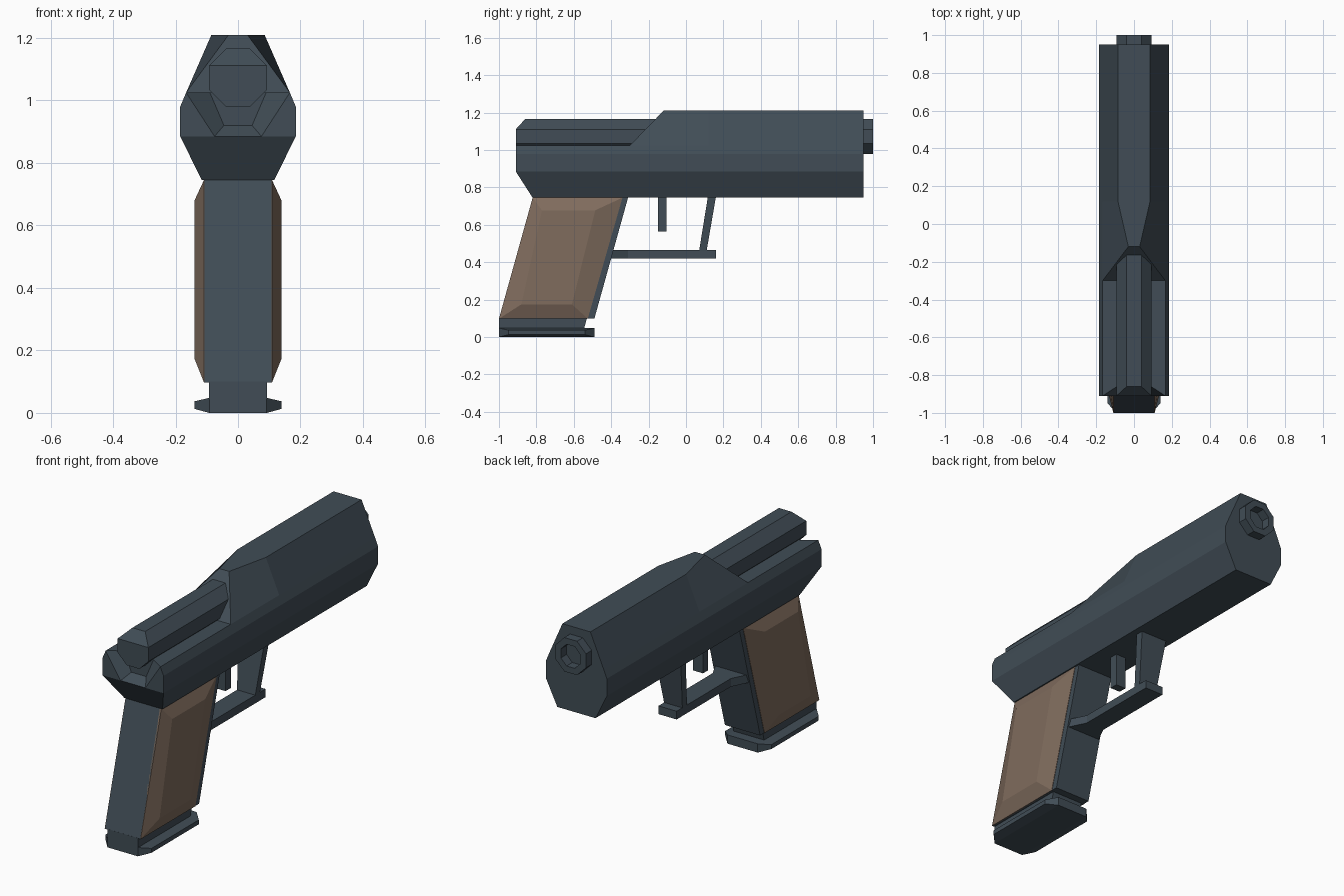
import bpy, bmesh, math

if "Cube" in bpy.data.objects:
    bpy.data.objects.remove(bpy.data.objects["Cube"])


def material(name, rgb):
    m = bpy.data.materials.new(name)
    m.diffuse_color = (*rgb, 1)
    m.use_nodes = True
    m.node_tree.nodes["Principled BSDF"].inputs["Base Color"].default_value = m.diffuse_color
    return m


SLATE = material("slate_metal", (0.052, 0.073, 0.092))
BROWN = material("brown_grip", (0.215, 0.150, 0.110))


def build(name, verts, faces, mat, mirror=False):
    bm = bmesh.new()
    vs = [bm.verts.new(v) for v in verts]
    for f in faces:
        bm.faces.new([vs[i] for i in f])
    if mirror:
        # reflect the half across x = 0 and weld the centre line
        copy = bmesh.ops.duplicate(bm, geom=bm.verts[:] + bm.edges[:] + bm.faces[:])
        for v in copy["geom"]:
            if isinstance(v, bmesh.types.BMVert):
                v.co.x *= -1
        bmesh.ops.remove_doubles(bm, verts=bm.verts[:], dist=0.0005)
    bmesh.ops.recalc_face_normals(bm, faces=bm.faces[:])
    me = bpy.data.meshes.new(name)
    bm.to_mesh(me)
    bm.free()
    me.materials.append(mat)
    ob = bpy.data.objects.new(name, me)
    bpy.context.collection.objects.link(ob)
    return ob


def loft(name, rings, mat, caps=True):
    """Skin between rings that all have the same number of points."""
    n = len(rings[0])
    verts = [p for r in rings for p in r]
    faces = [(k * n + i, k * n + (i + 1) % n, (k + 1) * n + (i + 1) % n, (k + 1) * n + i)
             for k in range(len(rings) - 1) for i in range(n)]
    if caps:
        faces += [tuple(range(n)), tuple(range((len(rings) - 1) * n, len(rings) * n))]
    return build(name, verts, faces, mat)


def side(x, yz):
    return [(x, y, z) for y, z in yz]


def prism(name, yz, half, mat):
    return loft(name, [side(-half, yz), side(half, yz)], mat)


# Body: half shell, with rear wings, scooped back and a faceted ramp
P = {
    "a0": (0, -.82, .745), "a1": (.116, -.82, .745),
    "b1": (.185, -.91, .885), "b2": (.185, -.91, .98), "b3": (.166, -.91, 1.025),
    "n0": (0, -.91, .885), "n1": (.075, -.91, .885),
    "i0": (0, -.86, .92), "i1": (.045, -.86, .92), "i2": (.09, -.86, 1.025), "i3": (0, -.86, 1.025),
    "r0": (0, -.30, 1.025), "r1": (.166, -.30, 1.025), "t0": (0, -.12, 1.21), "r2": (.03, -.12, 1.21),
    "r3": (.085, .12, 1.21), "r4": (.166, .12, 1.025),
    "f0": (0, .95, .745), "f1": (.116, .95, .745), "f2": (.185, .95, .885), "f3": (.185, .95, .98),
    "f4": (.166, .95, 1.025), "f5": (.085, .95, 1.21), "f6": (0, .95, 1.21),
}
key = list(P)
F = ["a0 a1 b1 n1 n0", "n1 b1 b2 b3", "n0 n1 i1 i0", "n1 b3 i2 i1", "i0 i1 i2 i3",
     "i3 i2 b3 r1 r0", "r0 r1 r2 t0", "r1 r4 r3 r2", "t0 r2 r3 f5 f6", "r4 f4 f5 r3",
     "b2 f3 f4 r4 r1 b3", "b1 f2 f3 b2", "a1 f1 f2 b1", "a0 f0 f1 a1", "f0 f1 f2 f3 f4 f5 f6"]
build("body", list(P.values()), [[key.index(k) for k in f.split()] for f in F], SLATE, mirror=True)


# Barrel: one octagonal tube, bevelled at the tail and bored at the muzzle
def octagon(r, y, tail=False):
    pts = []
    for i in range(8):
        a = math.radians(22.5 + 45 * i)
        z = 1.0725 + r * math.sin(a)
        pts.append((r * math.cos(a), y + (.05 if tail and z > 1.15 else 0), z))
    return pts


R = .093 / math.cos(math.pi / 8)
rings = [octagon(R, -.91, True), octagon(R, 1), octagon(R * .64, 1), octagon(R * .64, .88)]
verts = [p for r in rings for p in r]
faces = [(k * 8 + i, k * 8 + (i + 1) % 8, k * 8 + 8 + (i + 1) % 8, k * 8 + 8 + i)
         for k in range(3) for i in range(8)]
faces += [(0, 1, 2, 3), (0, 3, 4, 5, 6, 7), tuple(range(24, 32))]
build("barrel", verts, faces, SLATE)

# Grip core and magazine neck
prism("grip", [(-.82, .745), (-.31, .745), (-.49, .098), (-1, .098)], .107, SLATE)
prism("magazine_neck", [(-1, .1), (-.53, .1), (-.545, .045), (-1, .045)], .093, SLATE)

# Magazine base: flat pad with tapered sides
pad = [(-1, 0), (-.49, 0), (-.49, .048), (-1, .048)]
tip = [(-.95, .013), (-.54, .013), (-.54, .037), (-.95, .037)]
loft("magazine_base", [side(-.14, tip), side(-.092, pad), side(.092, pad), side(.14, tip)], SLATE)

# Grip panels: raised bevelled plates on both sides
outer = [(-.82, .745), (-.34, .745), (-.525, .098), (-1, .098)]
inner = [(-.77, .678), (-.485, .678), (-.61, .175), (-.88, .175)]
for s, label in ((1, "right"), (-1, "left")):
    loft("grip_panel_" + label, [side(s * .1, outer), side(s * .109, outer), side(s * .14, inner)], BROWN)


# Trigger guard: flat bar flaring at the grip, and a tapering front post
def slab(y, half, z0, z1):
    return [(-half, y, z0), (half, y, z0), (half, y, z1), (-half, y, z1)]


loft("guard_bar", [slab(-.46, .1, .42, .465), slab(-.40, .1, .42, .465),
                   slab(-.31, .055, .42, .465), slab(.16, .055, .42, .465)], SLATE)
loft("guard_post", [[(-h, y0, z), (h, y0, z), (h, y1, z), (-h, y1, z)]
                    for h, y0, y1, z in ((.055, .07, .11, .46), (.08, .117, .16, .75))], SLATE)

# Trigger
prism("trigger", [(-.15, .75), (-.105, .75), (-.105, .565), (-.15, .565)], .03, SLATE)
